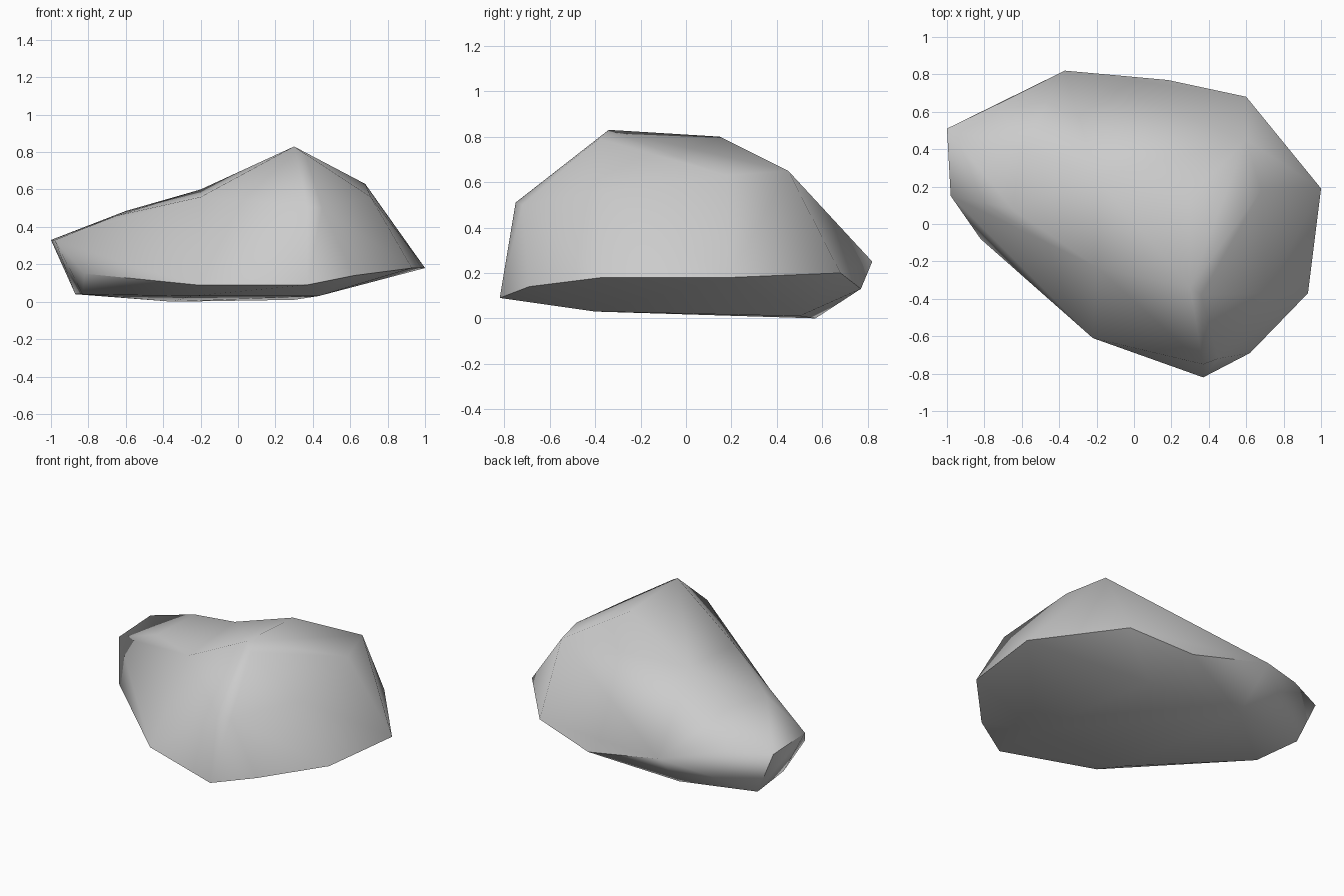
import bpy
import bmesh
import math
from mathutils import Vector

# Remove the default object
default_cube = bpy.data.objects.get("Cube")
if default_cube:
    bpy.data.objects.remove(default_cube, do_unlink=True)


def make_material(name, value):
    """Flat grey material shown the same in viewport and render."""
    material = bpy.data.materials.new(name)
    material.use_nodes = True
    colour = (value, value, value, 1)
    material.diffuse_color = colour
    shader = material.node_tree.nodes["Principled BSDF"]
    shader.inputs["Base Color"].default_value = colour
    shader.inputs["Roughness"].default_value = 0.9
    return material


# Widest outline of the boulder, just above the ground
rim = [
    (-1, .51, .33), (-.98, .15, .33), (-.82, -.08, .15), (-.22, -.61, .09),
    (.37, -.82, .09), (.62, -.69, .14), (.93, -.37, .18), (1, .19, .18),
    (.6, .68, .2), (.18, .77, .13), (-.37, .82, .25), (-.73, .64, .33),
]

# Summit, shoulders and the rounded front ridge
crown = [
    (.3, -.34, .83), (.3, .15, .8), (.6, .45, .65), (.68, .18, .63),
    (.71, -.37, .56), (.37, -.75, .51), (.45, -.72, .5), (.36, -.38, .79),
]

# Nearly flat underside
underside = [
    (-.87, .49, .04), (-.83, .16, .04), (-.35, .57, 0),
    (.3, .5, .01), (.43, -.4, .03), (-.25, -.4, .03),
]

# Hollow slope towards the low end: each lift is undone after wrapping
slope = {
    .11: [(-.2, -.23, .56), (-.2, .25, .6)],
    .05: [(-.65, .08, .46), (-.6, .4, .485)],
}


def build_boulder(name, fixed_points, sunk_points, material):
    """Wrap a hull round the points, then sink the slope into its surface."""
    bm = bmesh.new()
    for point in fixed_points:
        bm.verts.new(point)
    sunk = []
    for lift, points in sunk_points.items():
        for point in points:
            sunk.append((bm.verts.new(Vector(point) + Vector((0, 0, lift))), lift))

    hull = bmesh.ops.convex_hull(bm, input=bm.verts[:], use_existing_faces=False)
    unused = {item for item in hull["geom_interior"] + hull["geom_unused"]
              if isinstance(item, bmesh.types.BMVert)}
    for vert, lift in sunk:
        vert.co.z -= lift
    bmesh.ops.delete(bm, geom=list(unused), context="VERTS")
    bmesh.ops.recalc_face_normals(bm, faces=bm.faces[:])

    mesh = bpy.data.meshes.new(name)
    bm.to_mesh(mesh)
    bm.free()
    mesh.materials.append(material)
    boulder = bpy.data.objects.new(name, mesh)
    bpy.context.scene.collection.objects.link(boulder)
    return boulder


stone = make_material("stone_grey", .6)
boulder = build_boulder("boulder", rim + crown + underside, slope, stone)

# Soft shading with crisp breaks along the rim
bpy.ops.object.select_all(action="DESELECT")
boulder.select_set(True)
bpy.context.view_layer.objects.active = boulder
bpy.ops.object.shade_smooth_by_angle(angle=math.radians(60))
